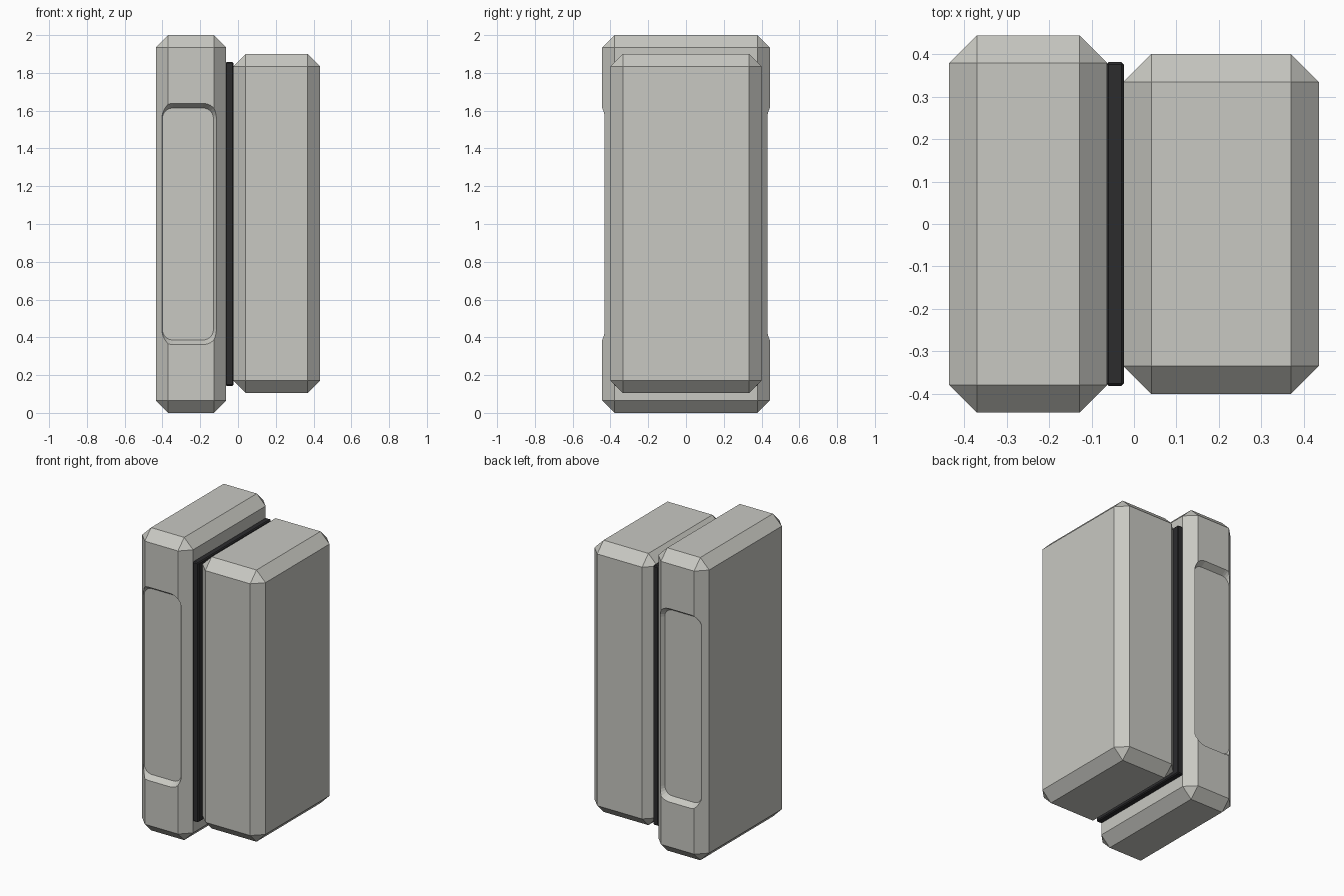
import bpy, bmesh, math
from mathutils import Vector

cube = bpy.data.objects.get("Cube")
if cube:
    bpy.data.objects.remove(cube, do_unlink=True)


def material(name, rgb):
    mat = bpy.data.materials.new(name)
    mat.use_nodes = True
    color = (*rgb, 1)
    mat.diffuse_color = color
    mat.node_tree.nodes["Principled BSDF"].inputs["Base Color"].default_value = color
    return mat


def add_object(name, bm, mat):
    bmesh.ops.recalc_face_normals(bm, faces=bm.faces)
    mesh = bpy.data.meshes.new(name)
    bm.to_mesh(mesh)
    bm.free()
    mesh.materials.append(mat)
    obj = bpy.data.objects.new(name, mesh)
    bpy.context.collection.objects.link(obj)
    return obj


def chamfered_box(name, low, high, chamfer, mat):
    low, high = Vector(low), Vector(high)
    bm = bmesh.new()
    bmesh.ops.create_cube(bm, size=1)
    for v in bm.verts:
        v.co = (low + high) / 2 + v.co * (high - low)
    bmesh.ops.bevel(bm, geom=bm.edges[:], offset=chamfer, segments=1,
                    affect='EDGES')
    return add_object(name, bm, mat)


def rounded_ring(bm, y, grow):
    """Rounded rectangle in the xz plane, grown outwards by grow."""
    cx, cz, half_w, half_h, radius, steps = -0.265, 1.0, 0.135, 0.614, 0.055, 6
    ring = []
    for quarter, (sx, sz) in enumerate([(1, 1), (-1, 1), (-1, -1), (1, -1)]):
        for i in range(steps + 1):
            a = (quarter + i / steps) * math.pi / 2
            x = cx + sx * (half_w - radius) + (radius + grow) * math.cos(a)
            z = cz + sz * (half_h - radius) + (radius + grow) * math.sin(a)
            ring.append(bm.verts.new((x, y, z)))
    return ring


def recess_cutter(name, side, mat):
    floor, depth, slope = 0.407, 0.06, 0.667
    bm = bmesh.new()
    inner = rounded_ring(bm, side * floor, 0)
    outer = rounded_ring(bm, side * (floor + depth), depth * slope)
    bm.faces.new(inner)
    bm.faces.new(outer)
    for i in range(len(inner)):
        j = (i + 1) % len(inner)
        bm.faces.new((inner[i], inner[j], outer[j], outer[i]))
    return add_object(name, bm, mat)


grey = material("warm grey", (0.58, 0.58, 0.54))
black = material("soft black", (0.025, 0.025, 0.027))

# Main blocks and the dark plate between them
large_block = chamfered_box("large_block", (-0.435, -0.444, 0),
                            (-0.063, 0.444, 2), 0.065, grey)
chamfered_box("small_block", (-0.025, -0.4, 0.105),
              (0.435, 0.4, 1.9), 0.066, grey)
chamfered_box("spacer_plate", (-0.066, -0.381, 0.143),
              (-0.024, 0.381, 1.858), 0.006, black)

# Sloped recesses in the front and back of the large block
for side, label in ((-1, "front"), (1, "back")):
    cutter = recess_cutter(label + "_recess_cutter", side, grey)
    cutter.hide_render = True
    cutter.hide_set(True)
    mod = large_block.modifiers.new(label + "_recess", 'BOOLEAN')
    mod.operation = 'DIFFERENCE'
    mod.solver = 'EXACT'
    mod.object = cutter
